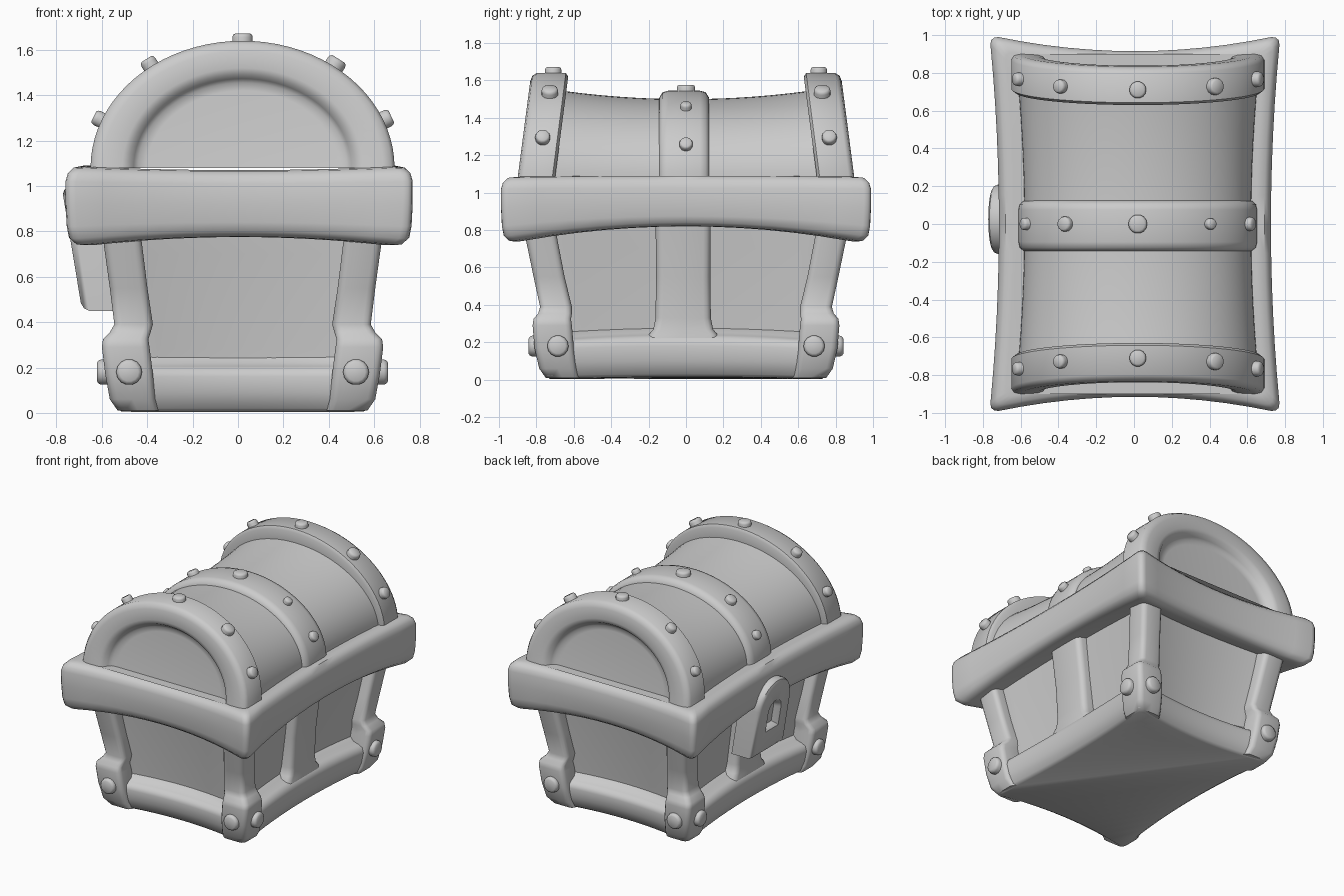
import bpy, bmesh
from math import sin, cos, pi, radians
from mathutils import Vector

CX = 0.02  # the body sits slightly off centre because of the lock


def loft(name, rings, caps=(True, True), angle=50):
    """Skin a list of equal-length closed point loops."""
    bm = bmesh.new()
    vs = [[bm.verts.new(p) for p in r] for r in rings]
    n = len(vs[0])
    for a, b in zip(vs, vs[1:]):
        for i in range(n):
            j = (i + 1) % n
            bm.faces.new((a[i], a[j], b[j], b[i]))
    if caps[0]:
        bm.faces.new(vs[0])
    if caps[1]:
        bm.faces.new(vs[-1])
    bmesh.ops.recalc_face_normals(bm, faces=bm.faces)
    me = bpy.data.meshes.new(name)
    bm.to_mesh(me)
    bm.free()
    ob = bpy.data.objects.new(name, me)
    bpy.context.collection.objects.link(ob)
    bpy.ops.object.select_all(action='DESELECT')
    ob.select_set(True)
    bpy.context.view_layer.objects.active = ob
    bpy.ops.object.shade_smooth_by_angle(angle=radians(angle))
    return ob


def plan(cx, cy, hx, hy, z, r=0.04, px=0, py=0, ls=0, lf=0, n=12):
    """Rounded rectangle, sides pinched by px/py, mid-sides lifted by ls/lf."""
    pts = []
    corners = [(1, 1), (-1, 1), (-1, -1), (1, -1)]
    for k, (sx, sy) in enumerate(corners):
        for i in range(4):
            a = pi / 2 * (k + i / 3)
            pts.append(Vector((sx * (hx - r) + r * cos(a), sy * (hy - r) + r * sin(a))))
        nx, ny = corners[(k + 1) % 4]
        a = pi / 2 * (k + 1)
        p0 = pts[-1].copy()
        p1 = Vector((nx * (hx - r) + r * cos(a), ny * (hy - r) + r * sin(a)))
        pts += [p0.lerp(p1, i / n) for i in range(1, n)]
    out = []
    for p in pts:
        tx, ty = 1 - (p.x / hx) ** 2, 1 - (p.y / hy) ** 2
        out.append((cx + p.x * (1 - px / hx * ty), cy + p.y * (1 - py / hy * tx),
                    z + ls * ty + lf * tx))
    return out


def arch(y, hx, h, z0=1.08, lean=0.0, s=1, n=40):
    """Half-ellipse loop standing across the chest."""
    return [(CX + hx * cos(pi * i / n), s * (y - lean * h * sin(pi * i / n)),
             z0 + h * sin(pi * i / n)) for i in range(n + 1)]


def rivet(name, pos, normal, r, h=0.06):
    q = Vector(normal).to_track_quat('Z', 'Y')
    rings = [[Vector(pos) + q @ Vector((k * r * cos(t * pi / 7), k * r * sin(t * pi / 7), d))
              for t in range(14)]
             for k, d in ((1, -0.02), (1, h * 0.35), (0.92, h * 0.53), (0.72, h * 0.64))]
    loft(name, rings)


# recessed panels of the box
loft("box_panels", [plan(CX, 0, hx, hy, z, 0.03, 0.04, 0.06) for hx, hy, z in
                    ((0.47, 0.69, 0.1), (0.48, 0.70, 0.28), (0.53, 0.77, 0.7), (0.55, 0.79, 0.88))])

# base frame, rounded into the panels
loft("base_frame", [plan(CX, 0, hx, hy, z, 0.05, 0.05, 0.065, ls, 0) for hx, hy, z, ls in
                    ((0.54, 0.74, 0.005, 0.01), (0.565, 0.765, 0.02, 0.01), (0.59, 0.79, 0.09, 0.01),
                     (0.60, 0.80, 0.16, 0.02), (0.59, 0.79, 0.19, 0.03), (0.56, 0.76, 0.205, 0.035),
                     (0.51, 0.72, 0.22, 0.035), (0.47, 0.69, 0.26, 0.035))])

# corner feet growing into leaning corner posts
for sx in (1, -1):
    for sy in (1, -1):
        prof = ((0.55, 0.75, 0.09, 0.01), (0.585, 0.785, 0.10, 0.06), (0.605, 0.81, 0.105, 0.17),
                (0.62, 0.82, 0.105, 0.29), (0.615, 0.815, 0.10, 0.325), (0.585, 0.79, 0.09, 0.355),
                (0.565, 0.78, 0.085, 0.39), (0.585, 0.815, 0.083, 0.55), (0.625, 0.875, 0.085, 0.84))
        loft("corner_post", [plan(CX + sx * (ex - w), sy * (ey - w), w, w, z, 0.035, n=2)
                             for ex, ey, w, z in prof])
        # rivets on both faces of the foot
        rivet("foot_rivet", (CX + sx * 0.50, sy * 0.80, 0.18), (0, sy, 0), 0.057, 0.065)
        rivet("foot_rivet", (CX + sx * 0.60, sy * 0.685, 0.18), (sx, 0, 0), 0.057, 0.065)

# centre posts on the long sides
for sx in (1, -1):
    loft("side_post", [plan(CX + sx * (ex - 0.09), -0.015, 0.09, w, z, 0.04, n=2) for ex, w, z in
                       ((0.54, 0.19, 0.15), (0.535, 0.185, 0.24), (0.53, 0.16, 0.27),
                        (0.53, 0.148, 0.33), (0.545, 0.145, 0.55), (0.59, 0.148, 0.9))])

# heavy rim around the chest
loft("rim", [plan(0.005, 0, 0.77 - i, 1.0 - i, z, 0.05, 0.05, 0.085, ls, lf) for i, z, ls, lf in
             ((0.25, 0.80, 0.05, 0.03), (0.09, 0.735, 0.085, 0.04), (0.045, 0.737, 0.085, 0.04),
              (0.015, 0.765, 0.075, 0.035), (0.005, 0.82, 0.055, 0.02), (0.0, 0.92, 0.02, 0),
              (0.0, 1.02, 0.005, -0.01), (0.01, 1.055, 0.005, -0.015), (0.035, 1.08, 0.01, -0.015),
              (0.08, 1.085, 0.005, -0.015), (0.25, 1.08, 0, -0.015))], (False, False))

# barrel lid, sagging towards the middle
loft("lid", [arch(y, 0.60 + 0.03 * (y / 0.7) ** 2, 0.42 + 0.05 * (y / 0.7) ** 2)
             for y in [-0.74 + 1.48 * i / 16 for i in range(17)]])

# centre band
loft("lid_centre_band", [arch(y - 0.01, hx, h) for y, hx, h in
                         ((-0.14, 0.57, 0.39), (-0.132, 0.605, 0.43), (-0.115, 0.625, 0.457),
                          (-0.085, 0.632, 0.465), (0.085, 0.632, 0.465), (0.115, 0.625, 0.457),
                          (0.132, 0.605, 0.43), (0.14, 0.57, 0.39))])

# leaning end bands with recessed end panels
for s in (1, -1):
    prof = ((0.70, 0.55, 0.43), (0.70, 0.65, 0.54), (0.715, 0.67, 0.56), (0.87, 0.67, 0.56),
            (0.892, 0.655, 0.545), (0.90, 0.62, 0.515), (0.895, 0.53, 0.44), (0.885, 0.50, 0.412),
            (0.855, 0.48, 0.393), (0.835, 0.46, 0.375), (0.83, 0.42, 0.34))
    loft("lid_end_band", [arch(y, hx, h, lean=0.13, s=s) for y, hx, h in prof], (False, True))

# lid rivets: (band side, half width, height)
for s, hx, h in ((-1, 0.67, 0.56), (0, 0.632, 0.465), (1, 0.67, 0.56)):
    for k, deg in enumerate((22, 53, 90, 127, 158)):
        a = radians(deg)
        r = (0.04, 0.045, 0.045, 0.037, 0.035)[k] if s else (0.036, 0.03, 0.05, 0.04, 0.033)[k]
        rivet("lid_rivet", (CX + hx * cos(a), s * (0.80 - 0.09 * sin(a)), 1.08 + h * sin(a)),
              (cos(a) / hx, 0, sin(a) / h), r, 0.06 if s and deg != 90 else 0.05)

# lock plate with keyhole on the left side
outline = [(-0.185, 0.45), (0.0, 0.45), (0.185, 0.45)]
outline += [(0.185 * cos(pi * i / 16), 0.81 + 0.185 * sin(pi * i / 16)) for i in range(17)]
rings = []
for depth, k in ((0.17, 1), (0.03, 1), (0.01, 0.96), (0, 0.88), (0, 0.40), (0.01, 0.36), (0.05, 0.32)):
    ring = []
    for y, z in outline:
        zz = 0.73 + (z - 0.73) * k
        ring.append((-0.687 - (zz - 0.45) * 0.165 + depth, 0.025 + y * k, zz))
    rings.append(ring)
loft("lock_plate", rings, angle=40)
